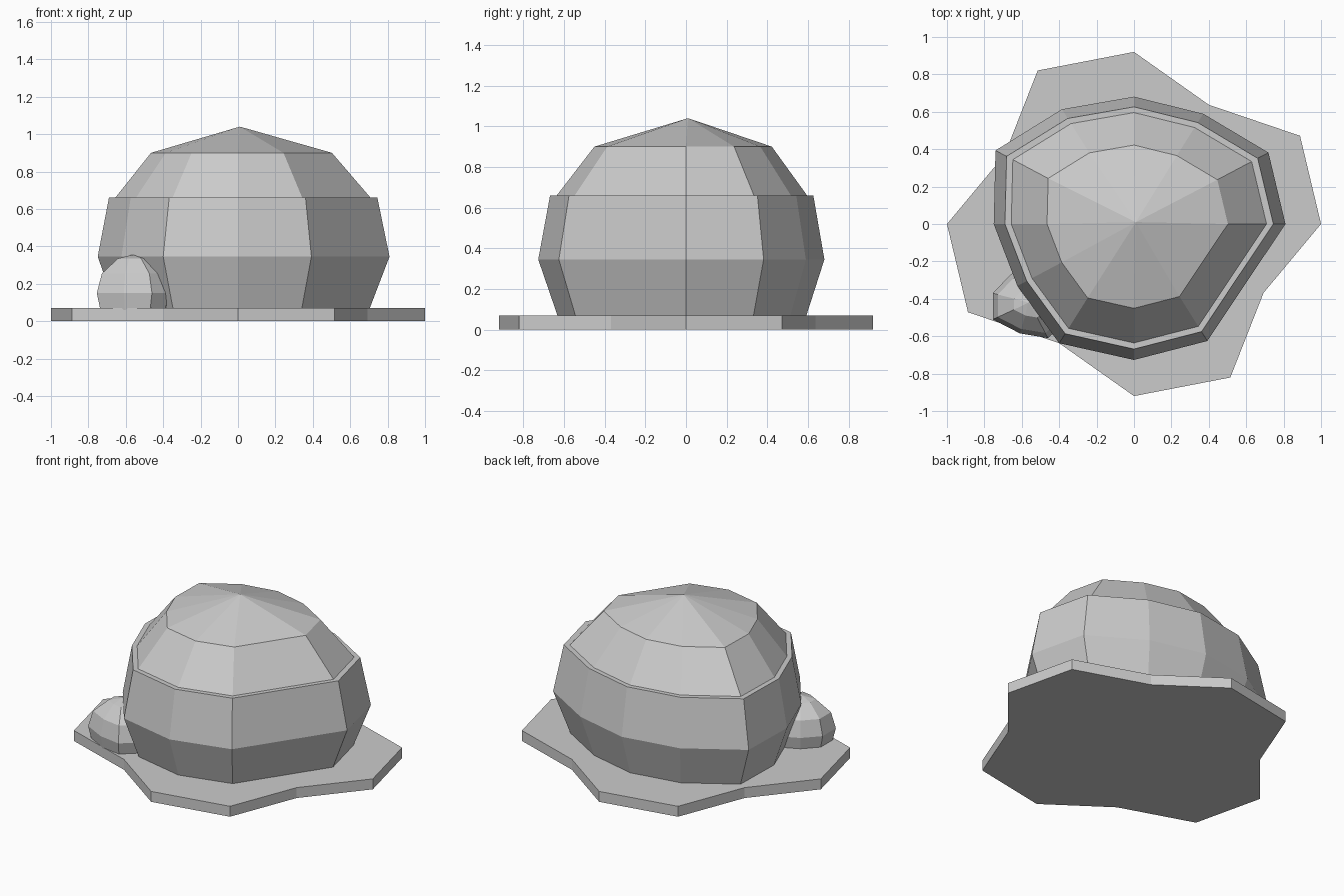
import bpy
import bmesh
from math import sin, cos, tau

old = bpy.data.objects.get("Cube")
if old:
    bpy.data.objects.remove(old, do_unlink=True)

GREY = (0.6, 0.6, 0.6, 1.0)
stone = bpy.data.materials.new("stone grey")
stone.use_nodes = True
stone.diffuse_color = GREY
stone.node_tree.nodes["Principled BSDF"].inputs["Base Color"].default_value = GREY


def radial_outline(radii, squash=0.92):
    """Irregular outline from evenly spaced spokes."""
    n = len(radii)
    return [(r * cos(tau * i / n), squash * r * sin(tau * i / n))
            for i, r in enumerate(radii)]


def build_stack(name, outline, levels, centre=(0, 0), apex=None):
    """Stack scaled copies of an outline at (height, scale) levels and close both ends."""
    bm = bmesh.new()
    cx, cy = centre
    rings = [[bm.verts.new((cx + x * s, cy + y * s, z)) for x, y in outline]
             for z, s in levels]
    n = len(outline)
    bm.faces.new(rings[0][::-1])
    for low, high in zip(rings, rings[1:]):
        for i in range(n):
            j = (i + 1) % n
            bm.faces.new((low[i], low[j], high[j], high[i]))
    top = rings[-1]
    if apex:
        tip = bm.verts.new(apex)
        for i in range(n):
            bm.faces.new((top[i], top[(i + 1) % n], tip))
    else:
        bm.faces.new(top)
    bmesh.ops.recalc_face_normals(bm, faces=bm.faces[:])
    mesh = bpy.data.meshes.new(name)
    bm.to_mesh(mesh)
    bm.free()
    mesh.materials.append(stone)
    obj = bpy.data.objects.new(name, mesh)
    bpy.context.collection.objects.link(obj)
    return obj


# Flat ground slab, the same outline on opposite sides
slab_half = [1.0, 1.025, 0.80, 1.0, 1.03, 0.80]
build_stack("ground_slab", radial_outline(slab_half * 2), [(0, 1), (0.07, 1)])

# Large boulder: bulging sides, narrow ledge, faceted cap
boulder = radial_outline([0.81, 0.83, 0.74, 0.74, 0.77, 0.855,
                          0.75, 0.72, 0.80, 0.79, 0.785, 0.69])
build_stack("boulder", boulder,
            [(0.07, 0.87), (0.345, 1), (0.66, 0.92), (0.66, 0.875), (0.90, 0.62)],
            apex=(0.01, 0.01, 1.04))

# Small rock leaning against the boulder
rock = [(-0.195, 0.05), (-0.195, -0.09), (-0.05, -0.165), (0.10, -0.19),
        (0.19, -0.11), (0.20, 0.02), (0.13, 0.14), (0.01, 0.20), (-0.10, 0.15)]
build_stack("small_rock", rock,
            [(0.06, 0.9), (0.15, 1), (0.255, 0.86), (0.335, 0.42)],
            centre=(-0.56, -0.42), apex=(-0.565, -0.42, 0.355))
